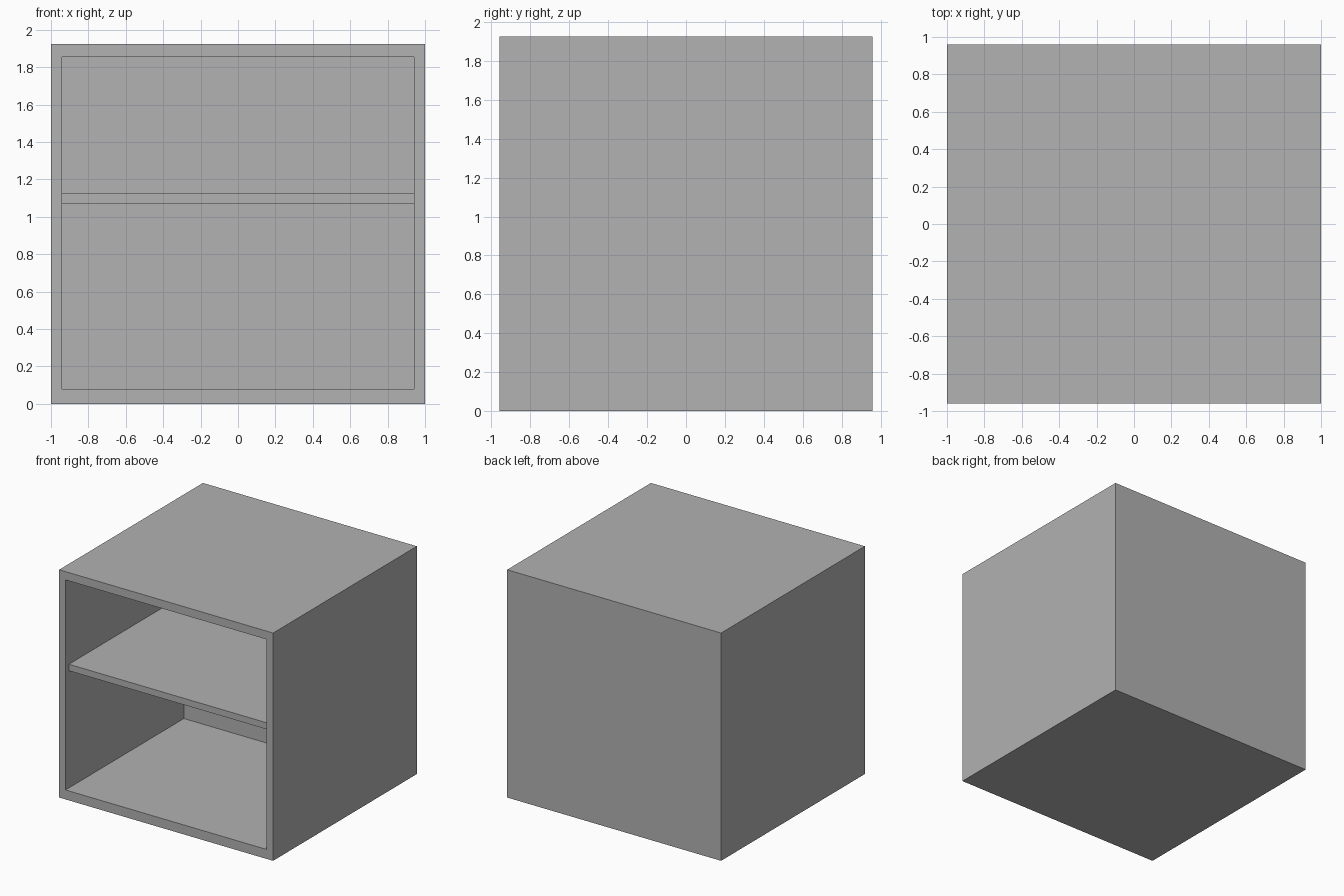
import bpy
import bmesh

default_cube = bpy.data.objects.get("Cube")
if default_cube:
    bpy.data.objects.remove(default_cube, do_unlink=True)

grey = bpy.data.materials.new("plain grey")
grey.use_nodes = True
colour = (0.445, 0.445, 0.445, 1)
grey.diffuse_color = colour
grey.node_tree.nodes["Principled BSDF"].inputs["Base Color"].default_value = colour


def box_mesh(low, high):
    """Box between two opposite corners."""
    bm = bmesh.new()
    bmesh.ops.create_cube(bm, size=1)
    for v in bm.verts:
        v.co = [low[i] if v.co[i] < 0 else high[i] for i in range(3)]
    return bm


def finish(bm, name):
    bmesh.ops.recalc_face_normals(bm, faces=bm.faces)
    mesh = bpy.data.meshes.new(name)
    bm.to_mesh(mesh)
    bm.free()
    mesh.materials.append(grey)
    obj = bpy.data.objects.new(name, mesh)
    bpy.context.collection.objects.link(obj)
    return obj


half_depth, height = 0.96, 1.925
open_x, open_low, open_high = 0.94, 0.08, 1.855
inner_back = 0.62

# Cabinet: front face inset to the opening, then pushed back
cabinet = box_mesh((-1, -half_depth, 0), (1, half_depth, height))
front = min(cabinet.faces, key=lambda f: f.calc_center_median().y)
bmesh.ops.inset_region(cabinet, faces=[front], thickness=0.05)
for v in front.verts:
    v.co.x = open_x if v.co.x > 0 else -open_x
    v.co.z = open_high if v.co.z > height / 2 else open_low
pushed = bmesh.ops.extrude_discrete_faces(cabinet, faces=[front])["faces"][0]
for v in pushed.verts:
    v.co.y = inner_back
finish(cabinet, "cabinet")

# Shelf: slightly behind the front edge
shelf = box_mesh((-open_x, -half_depth + 0.045, 1.07), (open_x, inner_back, 1.125))
finish(shelf, "shelf")
